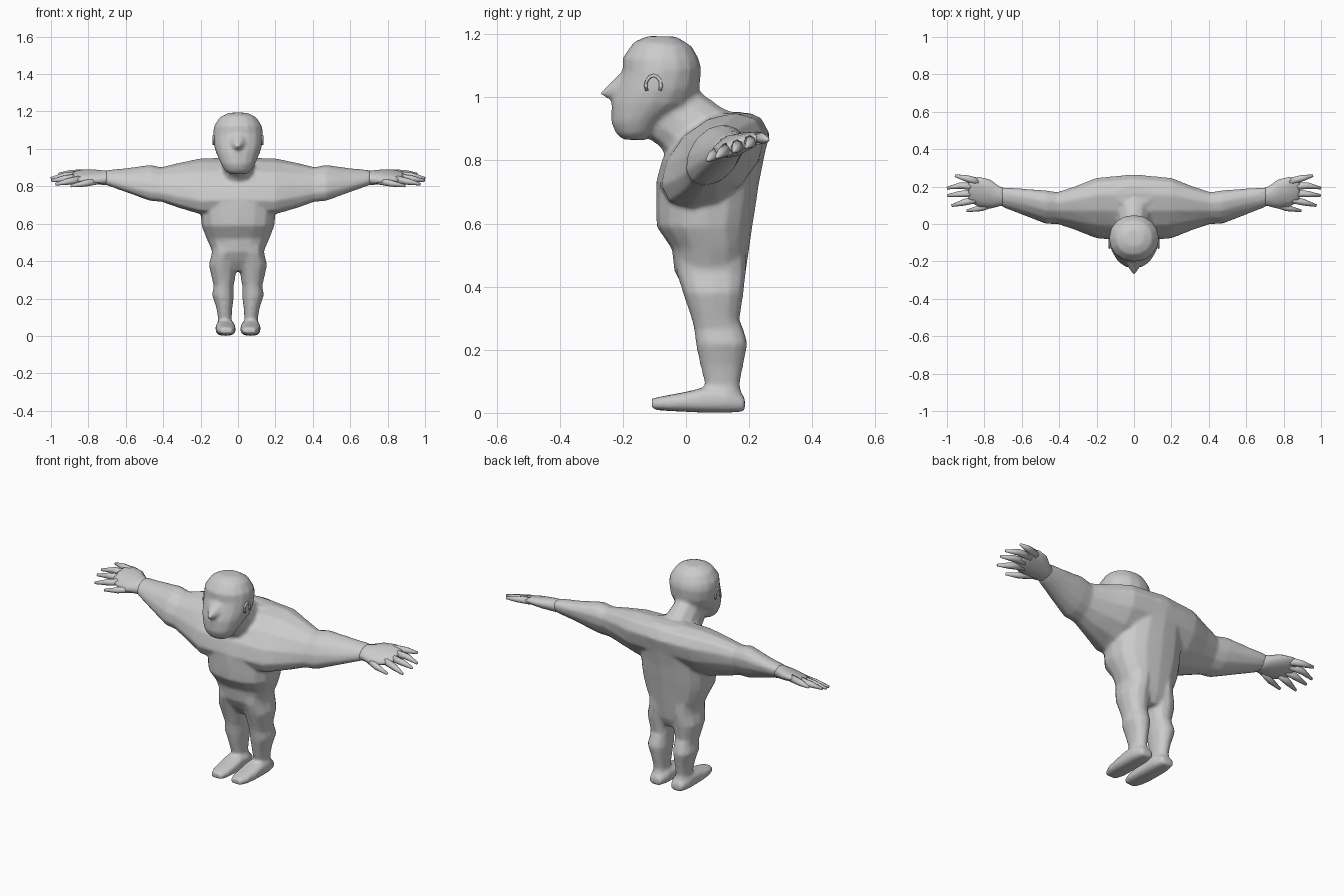
import bpy, bmesh, math
from mathutils import Vector

if "Cube" in bpy.data.objects:
    bpy.data.objects.remove(bpy.data.objects["Cube"])

skin = bpy.data.materials.new("grey_clay")
skin.diffuse_color = (0.6, 0.6, 0.6, 1)
skin.use_nodes = True
skin.node_tree.nodes["Principled BSDF"].inputs["Base Color"].default_value = skin.diffuse_color


def ring(centre, u, v, n=12, p=1.0):
    """Closed (super)elliptic section spanned by half axes u and v."""
    c, u, v = Vector(centre), Vector(u), Vector(v)
    pts = []
    for i in range(n):
        a = 2 * math.pi * i / n
        ca, sa = math.cos(a), math.sin(a)
        pts.append(c + u * math.copysign(abs(ca) ** p, ca)
                   + v * math.copysign(abs(sa) ** p, sa))
    return pts


def span(x, half, front, back, n=12, p=1.0):
    """Section from a front (y, z) point to a back (y, z) point."""
    f, b = Vector((x, *front)), Vector((x, *back))
    return ring((f + b) / 2, (half, 0, 0), (b - f) / 2, n, p)


def loft(bm, rings):
    rows = [[bm.verts.new(q) for q in r] for r in rings]
    n = len(rows[0])
    faces = [bm.faces.new(rows[0]), bm.faces.new(rows[-1])]
    for a, b in zip(rows, rows[1:]):
        for i in range(n):
            j = (i + 1) % n
            faces.append(bm.faces.new((a[i], a[j], b[j], b[i])))
    bmesh.ops.recalc_face_normals(bm, faces=faces)


def tube(bm, pts, radii, n=8):
    pts = [Vector(q) for q in pts]
    rings = []
    for i, q in enumerate(pts):
        d = (pts[min(i + 1, len(pts) - 1)] - pts[max(i - 1, 0)]).normalized()
        side = d.cross(Vector((0, 0, 1)))
        if side.length < 0.1:
            side = d.cross(Vector((1, 0, 0)))
        side.normalize()
        rings.append(ring(q, side * radii[i], d.cross(side) * radii[i], n))
    loft(bm, rings)


def finish(bm, name):
    me = bpy.data.meshes.new(name)
    bm.to_mesh(me)
    bm.free()
    me.materials.append(skin)
    for f in me.polygons:
        f.use_smooth = True
    ob = bpy.data.objects.new(name, me)
    bpy.context.collection.objects.link(ob)
    return ob


body = bmesh.new()

# Torso: half width, front y, back y, z
loft(body, [span(0, w, (f, z), (b, z), 16, 0.85) for w, f, b, z in (
    (.05, .03, .16, .345), (.12, -.01, .183, .40), (.137, -.037, .19, .45),
    (.168, -.045, .20, .52), (.195, -.093, .21, .59), (.20, -.095, .22, .65),
    (.20, -.095, .23, .72), (.18, -.055, .25, .82), (.16, 0, .255, .88),
    (.10, .10, .21, .95))])

# Shoulders and arms, one loft from wrist to wrist: x, y, z, depth, height, lean
arm = [(0, .085, .805, .16, .15, .08), (.2, .085, .80, .145, .15, .07),
       (.32, .085, .805, .105, .12, .045), (.41, .085, .81, .08, .093, .03),
       (.47, .09, .818, .085, .097, .03), (.6, .12, .833, .065, .064, .025),
       (.71, .145, .847, .05, .039, .015)]
both = [(-a[0], *a[1:]) for a in arm[:0:-1]] + arm
loft(body, [ring((x, y, z), (0, d, 0), (0, k, h), 12, 0.95)
            for x, y, z, d, h, k in both])

# Neck, leaning forward
loft(body, [span(0, w, f, b) for w, f, b in (
    (.13, (-.045, .79), (.2, .93)), (.088, (-.085, .845), (.115, .967)),
    (.08, (-.12, .87), (.055, 1.01)), (.08, (-.13, .93), (0, 1.07)))])

# Head
loft(body, [span(0, w, f, b, 16, 0.95) for w, f, b in (
    (.045, (-.2, .866), (-.13, .864)), (.072, (-.222, .885), (-.10, .885)),
    (.094, (-.237, .92), (-.06, .93)), (.119, (-.236, .985), (.02, .98)),
    (.13, (-.222, 1.02), (.043, 1.03)), (.134, (-.201, 1.08), (.048, 1.09)),
    (.128, (-.201, 1.125), (.042, 1.12)), (.098, (-.165, 1.176), (.018, 1.162)),
    (.05, (-.12, 1.194), (-.03, 1.192)))])

# Nose
loft(body, [ring((0, -.27, 1.011), (.006, 0, 0), (0, 0, .006), 8),
            ring((0, -.17, 1.04), (.072, 0, 0), (0, 0, .075), 8)])

for s in (-1, 1):
    # Leg: centre x, half width, front y, back y, z
    loft(body, [span(s * x, w, (f, z), (b, z), 12, 0.9) for x, w, f, b, z in (
        (.068, .046, .05, .185, .03), (.07, .036, .06, .17, .09),
        (.073, .043, .045, .182, .15), (.08, .059, .03, .196, .22),
        (.077, .053, .025, .183, .265), (.077, .06, .018, .17, .295),
        (.081, .075, -.01, .183, .38), (.072, .069, -.03, .19, .44),
        (.07, .07, -.03, .19, .52))])
    # Foot: y, centre x, half width, bottom, top
    loft(body, [ring((s * x, y, (lo + hi) / 2), (w, 0, 0),
                     (0, 0, (hi - lo) / 2), 12, 0.7) for y, x, w, lo, hi in (
        (-.108, .062, .034, .01, .046), (-.06, .064, .05, .006, .056),
        (.0, .066, .054, .003, .067), (.06, .067, .054, 0, .082),
        (.13, .067, .053, 0, .08), (.187, .067, .036, .004, .05))])

# Fuse the overlapping volumes into one continuous skin
ob = finish(body, "body")
m = ob.modifiers.new("fuse", 'REMESH')
m.mode = 'VOXEL'
m.voxel_size = 0.009
m.use_smooth_shade = True
m = ob.modifiers.new("soften", 'SMOOTH')
m.factor, m.iterations = 0.5, 5
m = ob.modifiers.new("simplify", 'DECIMATE')
m.ratio = 0.3


def hand_z(y):
    return .85 + .34 * (y - .165)


ct, st = math.cos(.33), math.sin(.33)
fingers = [((.83, .225), (.90, .245), (.957, .258)),
           ((.84, .20), (.93, .205), (1.0, .192)),
           ((.84, .165), (.93, .16), (.998, .152)),
           ((.83, .135), (.91, .115), (.975, .098)),
           ((.74, .115), (.82, .085), (.895, .07))]

for s, side in ((-1, "right"), (1, "left")):
    # Palm, tilted so the back edge is higher
    bm = bmesh.new()
    loft(bm, [ring((s * x, y, hand_z(y) + dz), (0, ct * w, st * w),
                   (0, -st * h, ct * h)) for x, y, dz, w, h in (
        (.66, .138, .004, .045, .034), (.72, .148, .002, .056, .036),
        (.77, .16, .002, .082, .032), (.83, .172, .002, .084, .025),
        (.87, .177, 0, .066, .019), (.885, .178, 0, .05, .012))])
    # Fingers and thumb
    for f in fingers:
        tube(bm, [(s * x, y, hand_z(y) - .008 * i)
                  for i, (x, y) in enumerate(f)], (.021, .017, .007))
    finish(bm, side + "_hand")

    # Ear rim, a small open arc on the side of the head
    bm = bmesh.new()
    arc = [math.radians(-120 + 30 * i) for i in range(9)]
    tube(bm, [(s * .13, -.103 + .024 * math.sin(a), 1.037 + .032 * math.cos(a))
              for a in arc], [.006] * 9, 6)
    finish(bm, side + "_ear")
